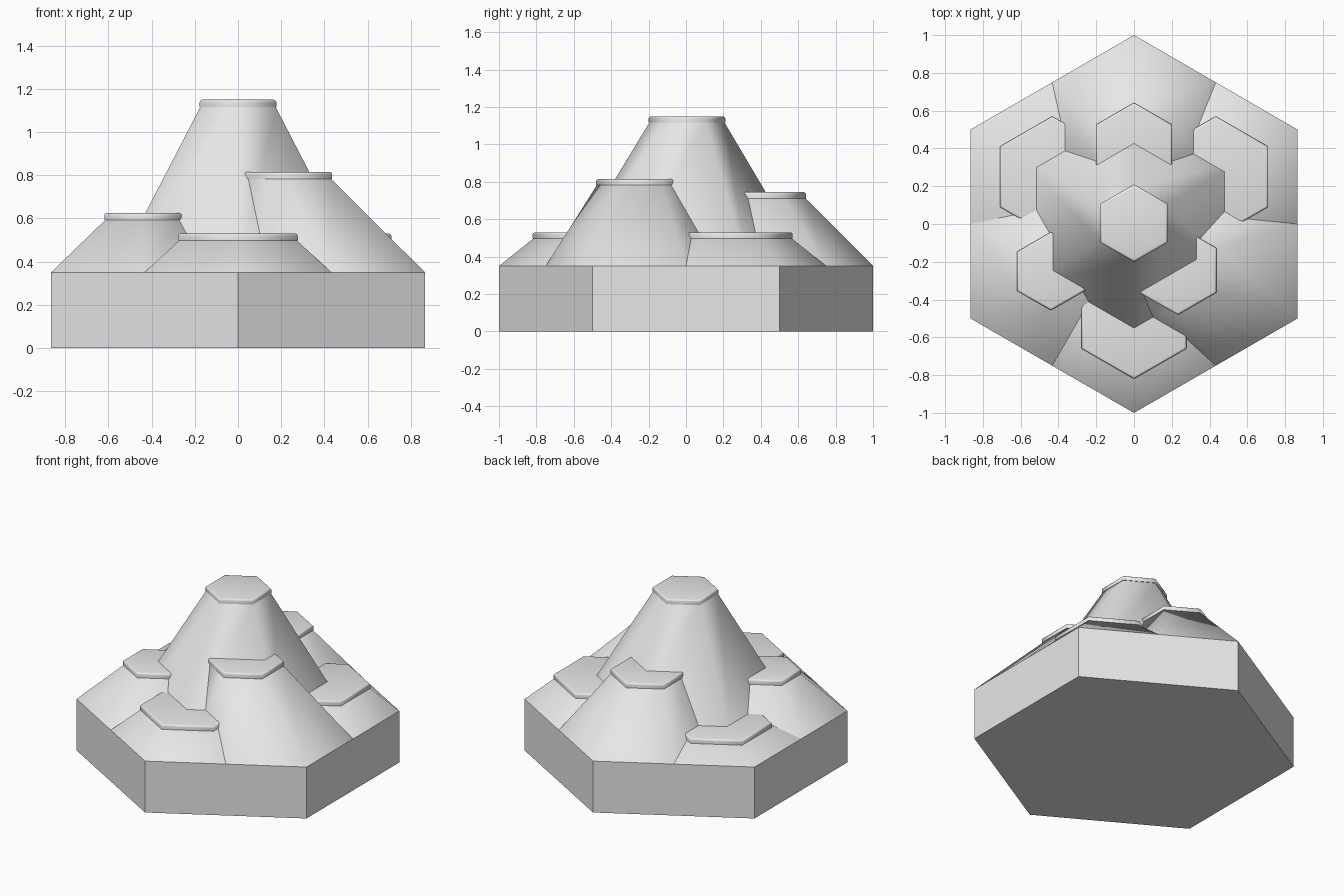
import bpy, bmesh, math

cube = bpy.data.objects.get("Cube")
if cube:
    bpy.data.objects.remove(cube)

stone = bpy.data.materials.new("pale_grey")
stone.use_nodes = True
grey = (0.8, 0.8, 0.8, 1)
stone.diffuse_color = grey
stone.node_tree.nodes["Principled BSDF"].inputs["Base Color"].default_value = grey

GROUND = 0.35
CAP = 0.033


def hex_stack(name, rings, smooth=True, bevel=0):
    """Closed hexagonal solid through rings of (x, y, z, radius)."""
    bm = bmesh.new()
    loops = []
    for x, y, z, r in rings:
        angles = [math.radians(30 + 60 * i) for i in range(6)]
        loops.append([bm.verts.new((x + r * math.cos(a), y + r * math.sin(a), z))
                      for a in angles])
    for low, high in zip(loops, loops[1:]):
        for i in range(6):
            j = (i + 1) % 6
            bm.faces.new((low[i], low[j], high[j], high[i]))
    bm.faces.new(loops[0][::-1])
    bm.faces.new(loops[-1])
    if bevel:
        rim = [e for e in bm.edges if all(v in loops[-1] for v in e.verts)]
        bmesh.ops.bevel(bm, geom=rim, offset=bevel, segments=3,
                        profile=0.5, affect='EDGES')
    mesh = bpy.data.meshes.new(name)
    bm.to_mesh(mesh)
    bm.free()
    mesh.materials.append(stone)
    obj = bpy.data.objects.new(name, mesh)
    bpy.context.collection.objects.link(obj)
    if smooth:
        bpy.ops.object.select_all(action='DESELECT')
        obj.select_set(True)
        bpy.context.view_layer.objects.active = obj
        bpy.ops.object.shade_smooth_by_angle(angle=math.radians(61))
    return obj


def mountain(name, base, base_r, top, top_r, height):
    """Leaning hexagonal slope with a thin soft-edged cap."""
    shoulder = height - CAP
    hex_stack(name + "_slope", [(*base, GROUND, base_r), (*top, shoulder, top_r - 0.004)])
    hex_stack(name + "_cap", [(*top, shoulder, top_r), (*top, height, top_r)], bevel=0.012)


# Hexagonal tile
hex_stack("tile_base", [(0, 0, 0, 1), (0, 0, GROUND, 1)], smooth=False)

# Central peak
mountain("central_peak", (0, 0), 0.66, (0, 0.005), 0.205, 1.15)

# Ring of foothills: direction, summit centre, summit radius, summit height
foothills = {
    "back_right": (30, (0.433, 0.25), 0.32, 0.53),
    "back": (90, (0, 0.41), 0.232, 0.745),
    "back_left": (150, (-0.433, 0.25), 0.32, 0.455),
    "front_left": (210, (-0.44, -0.25), 0.207, 0.625),
    "front": (270, (0, -0.5), 0.32, 0.53),
    "front_right": (330, (0.232, -0.245), 0.236, 0.815),
}
for name, (angle, top, radius, height) in foothills.items():
    a = math.radians(angle)
    foot = (0.5 * math.cos(a), 0.5 * math.sin(a))
    mountain(name + "_hill", foot, 0.5, top, radius, height)
